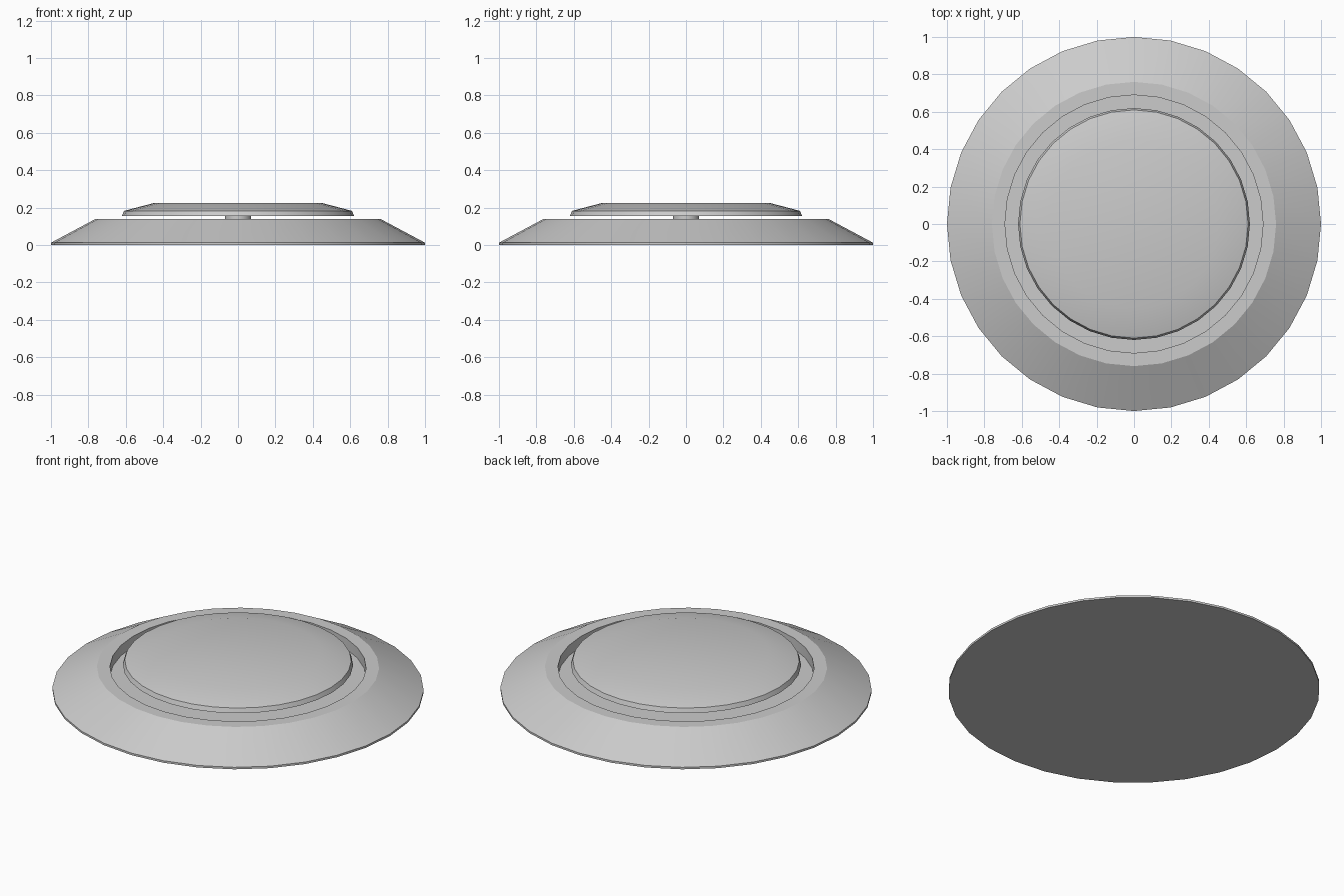
import bpy, bmesh
from math import sin, cos, tau, radians

if "Cube" in bpy.data.objects:
    bpy.data.objects.remove(bpy.data.objects["Cube"])

SIDES = 32

def lathe(name, profile):
    """Revolve (radius, z) points round z and cap both ends."""
    bm = bmesh.new()
    rings = [[bm.verts.new((r * cos(tau * i / SIDES), r * sin(tau * i / SIDES), z))
              for i in range(SIDES)] for r, z in profile]
    for a, b in zip(rings, rings[1:]):
        for i in range(SIDES):
            j = (i + 1) % SIDES
            bm.faces.new((a[i], a[j], b[j], b[i]))
    bm.faces.new(rings[0][::-1])
    bm.faces.new(rings[-1])
    bmesh.ops.recalc_face_normals(bm, faces=bm.faces)
    mesh = bpy.data.meshes.new(name)
    bm.to_mesh(mesh)
    bm.free()
    obj = bpy.data.objects.new(name, mesh)
    bpy.context.collection.objects.link(obj)
    bpy.ops.object.select_all(action='DESELECT')
    obj.select_set(True)
    bpy.context.view_layer.objects.active = obj
    bpy.ops.object.shade_smooth_by_angle(angle=radians(20))
    return obj

# Sloped base with a shallow round recess
lathe("base", [(1.0, 0.0), (1.0, 0.012), (0.76, 0.14), (0.69, 0.14), (0.69, 0.078)])

# Short stem holding the button above the recess floor
lathe("stem", [(0.07, 0.078), (0.07, 0.156)])

# Bevelled button
lathe("button", [(0.62, 0.156), (0.61, 0.182), (0.45, 0.224)])
